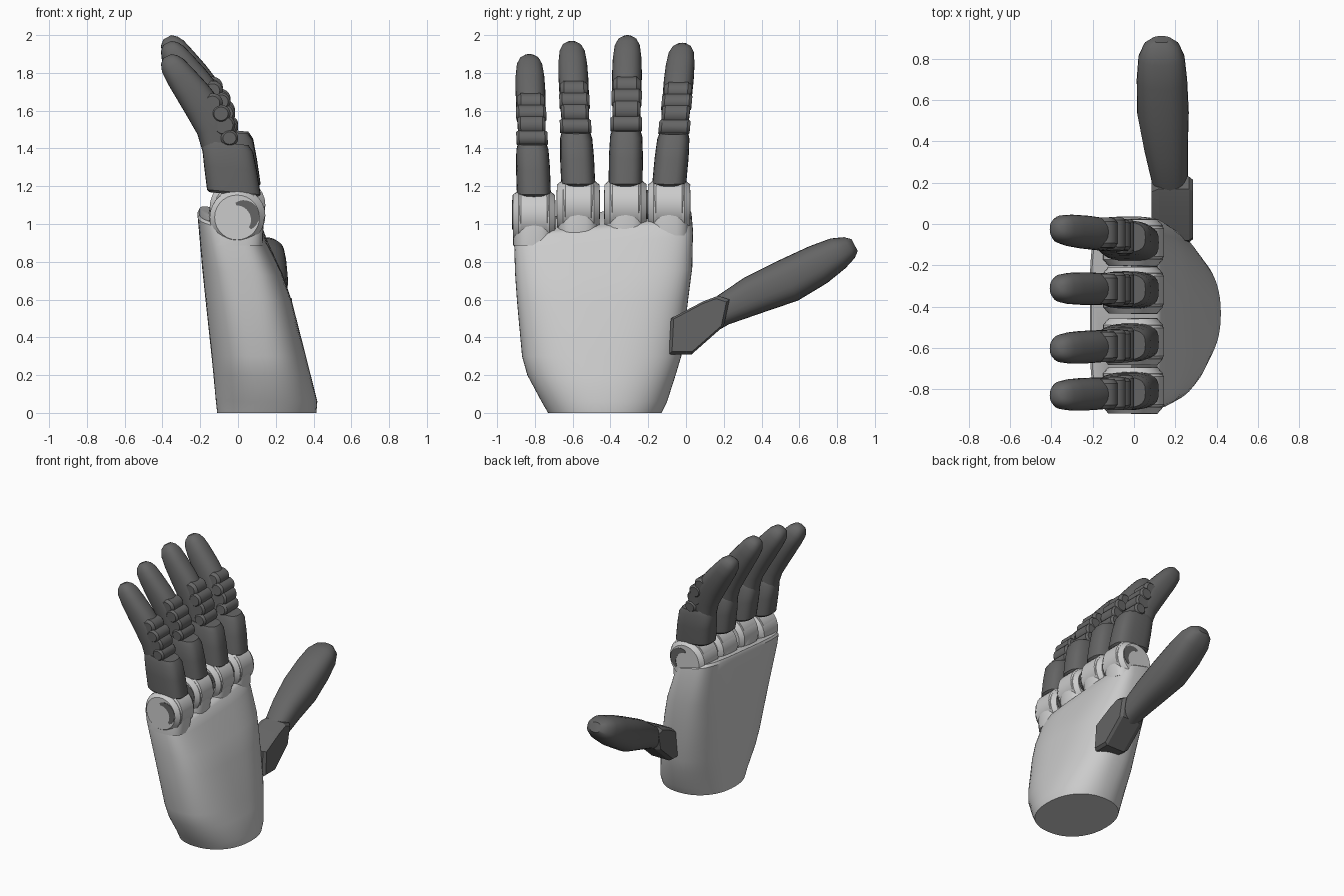
import bpy, bmesh, math
from mathutils import Vector

if "Cube" in bpy.data.objects:
    bpy.data.objects.remove(bpy.data.objects["Cube"], do_unlink=True)


def material(name, value):
    m = bpy.data.materials.new(name)
    m.use_nodes = True
    col = (value, value, value, 1)
    m.diffuse_color = col
    m.node_tree.nodes["Principled BSDF"].inputs["Base Color"].default_value = col
    return m


LIGHT = material("light grey shell", 0.6)
DARK = material("dark grey finger", 0.13)
X, Y, Z = Vector((1, 0, 0)), Vector((0, 1, 0)), Vector((0, 0, 1))


def ring(c, u, v, a, b, power=2.0, n=28):
    """Superellipse ring around c in the plane of u and v."""
    pts = []
    for i in range(n):
        t = 2 * math.pi * i / n
        cs, sn = math.cos(t), math.sin(t)
        pts.append(Vector(c) + u * (a * math.copysign(abs(cs) ** (2 / power), cs))
                   + v * (b * math.copysign(abs(sn) ** (2 / power), sn)))
    return pts


def loft(name, rings, mat, warp=None, angle=35):
    """Skin a list of rings, cap both ends and shade smooth by angle."""
    bm = bmesh.new()
    rows = [[bm.verts.new(warp(p) if warp else p) for p in r] for r in rings]
    n = len(rows[0])
    for lo, hi in zip(rows, rows[1:]):
        for i in range(n):
            j = (i + 1) % n
            bm.faces.new((lo[i], lo[j], hi[j], hi[i]))
    bm.faces.new(rows[0])
    bm.faces.new(rows[-1])
    bmesh.ops.recalc_face_normals(bm, faces=bm.faces)
    me = bpy.data.meshes.new(name)
    bm.to_mesh(me)
    bm.free()
    me.materials.append(mat)
    ob = bpy.data.objects.new(name, me)
    bpy.context.collection.objects.link(ob)
    bpy.ops.object.select_all(action='DESELECT')
    ob.select_set(True)
    bpy.context.view_layer.objects.active = ob
    bpy.ops.object.shade_smooth_by_angle(angle=math.radians(angle))
    return ob


def rod(name, x, z, r, half, edge, taper, mat, warp):
    """Disc or roller lying along y with chamfered ends."""
    steps = [(-half, r * taper), (-half + edge, r), (half - edge, r), (half, r * taper)]
    return loft(name, [ring((x, y, z), X, Z, a, a) for y, a in steps], mat, warp)


# Palm: z, x min, x max, y min, y max, squareness
palm = [
    (0.00, -0.11, 0.415, -0.73, -0.13, 2.2),
    (0.06, -0.117, 0.42, -0.765, -0.10, 2.2),
    (0.20, -0.13, 0.385, -0.84, -0.055, 2.4),
    (0.30, -0.14, 0.36, -0.868, -0.025, 2.5),
    (0.60, -0.173, 0.285, -0.895, 0.012, 2.9),
    (0.75, -0.19, 0.235, -0.905, 0.033, 3.2),
    (0.92, -0.207, 0.155, -0.91, 0.037, 3.8),
    (0.985, -0.214, 0.13, -0.905, 0.03, 4.0),
    (1.00, -0.205, 0.11, -0.885, 0.01, 4.0),
]


def slant(p):
    # The knuckle end rises toward the thumb side and the inner face
    k = max(0, p.z) ** 4
    return Vector((p.x, p.y, p.z + k * (0.02 + 0.09 * (p.y + 0.43) - 0.25 * (p.x + 0.02))))


loft("palm", [ring(((x0 + x1) / 2, (y0 + y1) / 2, z), X, Y, (x1 - x0) / 2, (y1 - y0) / 2, e, 64)
              for z, x0, x1, y0, y1, e in palm], LIGHT, slant)


def finger(label, y_base, lean, dz_base, dz_tip):
    def warp(p):
        t = max(0, (p.z - 1.2) / 0.8)
        return Vector((p.x, y_base + p.y + lean * t,
                       p.z + dz_base + (dz_tip - dz_base) * t))

    # Knuckle housing with side cheeks
    loft(label + "_knuckle_base", [ring((-0.01, 0, z), X, Y, a, b, 3)
         for z, a, b in ((0.94, 0.14, 0.11), (1.06, 0.145, 0.112), (1.14, 0.13, 0.095))], LIGHT, warp)
    rod(label + "_knuckle", 0, 1.10, 0.145, 0.08, 0.012, 0.93, LIGHT, warp)
    rod(label + "_cheeks", -0.005, 1.09, 0.145, 0.112, 0.03, 0.82, LIGHT, warp)
    # Hooked slots on both cheeks
    for side, name in ((-1, "_outer_slot"), (1, "_inner_slot")):
        arc = []
        for i in range(13):
            a = math.radians(-50 + 160 * i / 12)
            w = 0.022 * math.sin(math.pi * (i + 1) / 14) + 0.003
            d = Vector((math.cos(a), 0, math.sin(a)))
            c = Vector((0.015, side * 0.111, 1.09))
            arc.append([c + d * (0.075 + sr * w) + Y * (sy * 0.004)
                        for sr, sy in ((-1, -1), (1, -1), (1, 1), (-1, 1))])
        loft(label + name, arc, DARK, warp)

    # Lower segment sleeve
    sleeve = [(-0.022, 1.212, 0.128, 0.08), (-0.022, 1.225, 0.142, 0.09), (-0.04, 1.36, 0.14, 0.09),
              (-0.055, 1.465, 0.135, 0.085), (-0.06, 1.50, 0.115, 0.074)]
    loft(label + "_lower_segment", [ring((x, 0, z), X - Z * 0.1, Y, a, b, 3)
                                    for x, z, a, b in sleeve], DARK, warp)

    # Middle joint rollers
    rod(label + "_joint_lower", -0.045, 1.528, 0.046, 0.083, 0.015, 0.75, DARK, warp)
    rod(label + "_joint_middle", -0.075, 1.60, 0.06, 0.073, 0.015, 0.8, DARK, warp)
    rod(label + "_joint_upper", -0.09, 1.665, 0.05, 0.08, 0.015, 0.75, DARK, warp)
    rod(label + "_joint_cap", -0.135, 1.725, 0.055, 0.072, 0.02, 0.7, DARK, warp)

    # Curved fingertip segment: x, z, half depth, half width
    tip = [(-0.11, 1.47, 0.08, 0.068), (-0.125, 1.58, 0.095, 0.074), (-0.185, 1.70, 0.098, 0.078),
           (-0.245, 1.79, 0.09, 0.079), (-0.305, 1.875, 0.079, 0.076), (-0.345, 1.935, 0.068, 0.068),
           (-0.364, 1.968, 0.05, 0.052), (-0.375, 1.988, 0.024, 0.026)]
    rings = []
    for i, (x, z, a, b) in enumerate(tip):
        p, q = tip[max(0, i - 1)], tip[min(len(tip) - 1, i + 1)]
        d = Vector((q[0] - p[0], 0, q[1] - p[1])).normalized()
        rings.append(ring((x, 0, z), Vector((d.z, 0, -d.x)), Y, a, b, 2.4))
    loft(label + "_tip_segment", rings, DARK, warp, 50)


# Base y, sideways lean, height offsets at base and tip
finger("little_finger", -0.805, -0.025, -0.055, -0.10)
finger("ring_finger", -0.57, -0.035, 0.0, -0.03)
finger("middle_finger", -0.32, 0.01, 0.0, 0.0)
finger("index_finger", -0.09, 0.07, 0.0, -0.04)

# Thumb: x, y, z, half width, half thickness
thumb = [(0.19, 0.02, 0.42, 0.06, 0.06), (0.175, 0.19, 0.54, 0.085, 0.08),
         (0.155, 0.36, 0.625, 0.105, 0.105), (0.14, 0.54, 0.70, 0.125, 0.118),
         (0.135, 0.70, 0.785, 0.122, 0.108), (0.133, 0.805, 0.845, 0.112, 0.088),
         (0.133, 0.865, 0.875, 0.085, 0.062), (0.133, 0.893, 0.888, 0.045, 0.035)]
along = Vector((0, 0.89, 0.456))
loft("thumb", [ring((x, y, z), X, X.cross(along), a, b, 2.5) for x, y, z, a, b in thumb], DARK, None, 40)

# Thumb mount: bracket plate with sloped edges
outline = [(-0.09, 0.31), (0.03, 0.31), (0.20, 0.46), (0.23, 0.60), (0.17, 0.62), (0.09, 0.59), (-0.08, 0.50)]
cy, cz = 0.07, 0.47
loft("thumb_mount", [[Vector((x, cy + (y - cy) * s, cz + (z - cz) * s)) for y, z in outline]
                     for x, s in ((0.085, 0.85), (0.12, 1.0), (0.265, 1.0), (0.285, 0.9))], DARK, None, 20)
